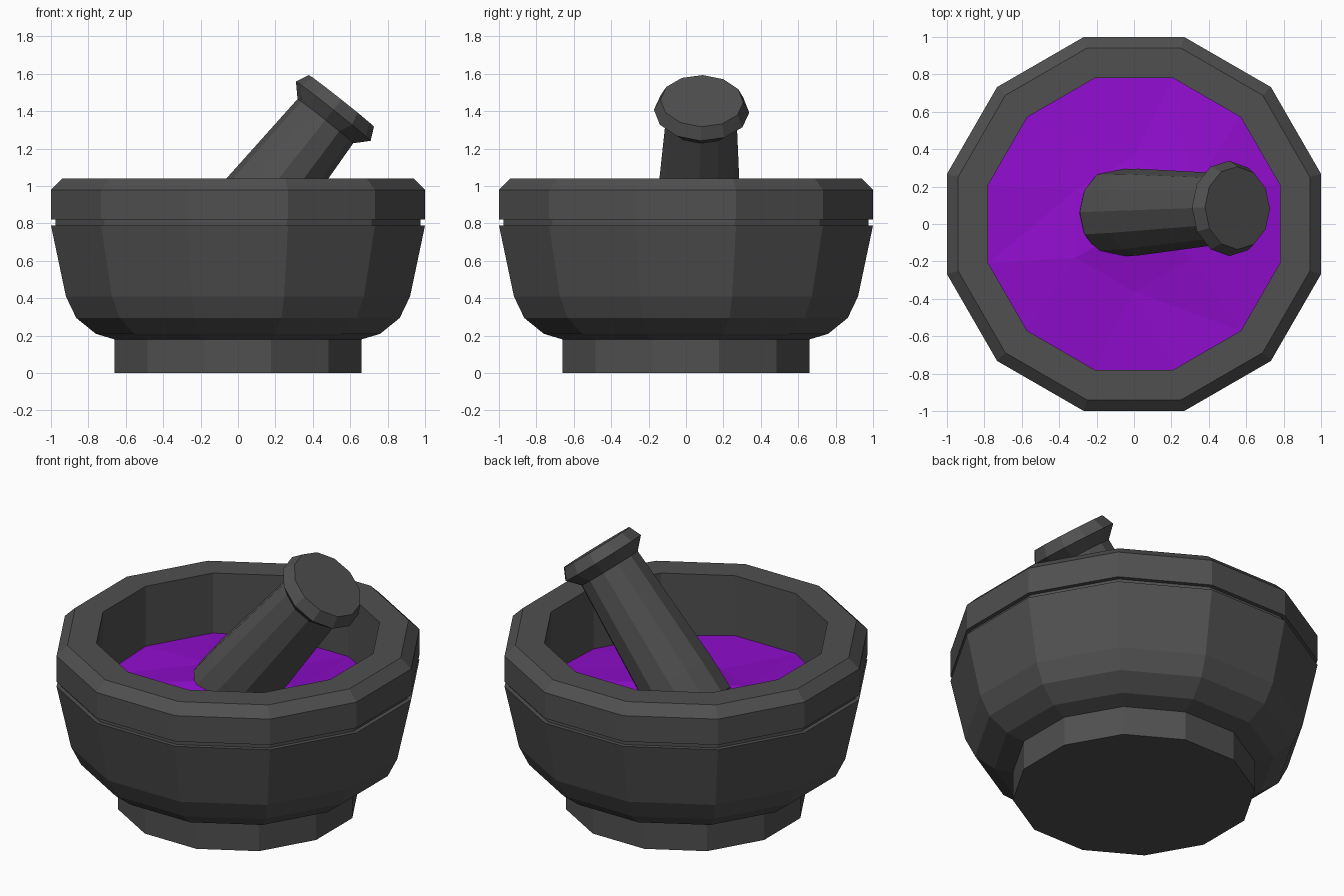
import bpy, bmesh, math
from mathutils import Vector

if "Cube" in bpy.data.objects:
    bpy.data.objects.remove(bpy.data.objects["Cube"])

SIDES = 12


def material(name, rgb):
    m = bpy.data.materials.new(name)
    m.diffuse_color = (*rgb, 1)
    m.use_nodes = True
    m.node_tree.nodes["Principled BSDF"].inputs["Base Color"].default_value = m.diffuse_color
    return m


stone = material("dark_stone", (0.08, 0.08, 0.08))
potion = material("purple_liquid", (0.28, 0.004, 0.62))


def lathe(name, profile, mat, origin=(0, 0, 0), axis=(0, 0, 1), turn=0.5,
          cap_start=False, cap_end=False, closed=False):
    """Revolve (radius, height) points about an axis into flat facets."""
    origin, w = Vector(origin), Vector(axis).normalized()
    u = (Vector((1, 0, 0)) - w * w.x).normalized()
    v = w.cross(u)
    bm = bmesh.new()
    rings = []
    for r, h in profile:
        ring = []
        for i in range(SIDES):
            a = (i + turn) * math.tau / SIDES
            ring.append(bm.verts.new(origin + w * h + (u * math.cos(a) + v * math.sin(a)) * r))
        rings.append(ring)
    pairs = list(zip(rings, rings[1:]))
    if closed:
        pairs.append((rings[-1], rings[0]))
    for lo, hi in pairs:
        for i in range(SIDES):
            j = (i + 1) % SIDES
            bm.faces.new((lo[i], lo[j], hi[j], hi[i]))
    if cap_start:
        bm.faces.new(rings[0][::-1])
    if cap_end:
        bm.faces.new(rings[-1])
    return finish(name, bm, mat)


def finish(name, bm, mat):
    mesh = bpy.data.meshes.new(name)
    bm.to_mesh(mesh)
    bm.free()
    mesh.materials.append(mat)
    ob = bpy.data.objects.new(name, mesh)
    bpy.context.collection.objects.link(ob)
    return ob


def flats(points):
    """Turn centre-to-flat distances into corner radii."""
    return [(r / math.cos(math.pi / SIDES), z) for r, z in points]


# Foot
lathe("foot", flats([(0.66, 0), (0.66, 0.18)]), stone, cap_start=True, cap_end=True)

# Bowl with a narrow groove under the chamfered rim and a hollow inside
lathe("bowl", flats([
    (0.60, 0.18), (0.66, 0.18), (0.76, 0.21), (0.865, 0.295), (0.92, 0.41),
    (1.0, 0.79), (0.975, 0.79), (0.975, 0.82), (1.0, 0.82), (1.0, 0.98),
    (0.94, 1.04), (0.78, 1.04), (0.78, 0.55), (0.60, 0.40)]), stone, closed=True)

# Liquid: uneven low dome reaching the inner wall
bm = bmesh.new()
outer, inner = [], []
R = 0.78 / math.cos(math.pi / SIDES)
for i in range(SIDES):
    a = (i + 0.5) * math.tau / SIDES
    outer.append(bm.verts.new((R * math.cos(a), R * math.sin(a), 0.66 + 0.012 * math.sin(3 * a))))
for i in range(SIDES // 2):
    a = (2 * i + 1) * math.tau / SIDES
    inner.append(bm.verts.new((0.36 * math.cos(a), 0.36 * math.sin(a), 0.70 + 0.025 * math.sin(2 * a + 1))))
top = bm.verts.new((0, 0, 0.74))
for i in range(SIDES // 2):
    j = (i + 1) % (SIDES // 2)
    a, b, c = outer[2 * i], outer[2 * i + 1], outer[(2 * i + 2) % SIDES]
    for tri in ((a, b, inner[i]), (b, c, inner[i]), (c, inner[j], inner[i]), (inner[i], inner[j], top)):
        bm.faces.new(tri)
finish("liquid", bm, potion)

# Pestle leaning to the right: tapered shaft and flared knob
lathe("pestle", [
    (0.16, -1.16), (0.235, -1.06), (0.232, -0.85), (0.19, -0.138), (0.255, -0.07), (0.222, 0)],
    stone, origin=(0.553, 0.085, 1.455), axis=(0.62, 0.025, 0.78), turn=0,
    cap_start=True, cap_end=True)
